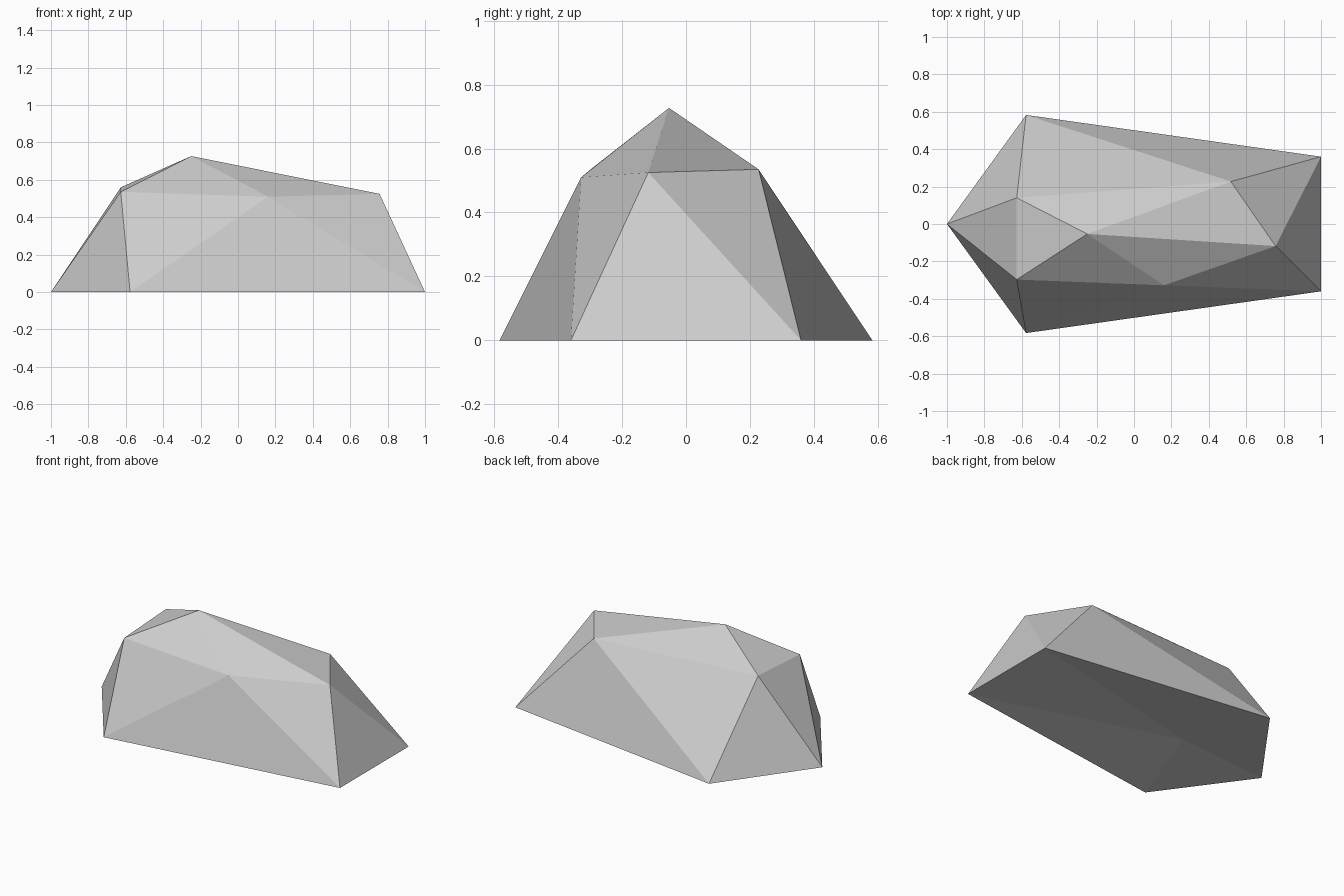
import bpy, bmesh

if "Cube" in bpy.data.objects:
    bpy.data.objects.remove(bpy.data.objects["Cube"])

# Ground outline: left tip, then wide shoulders and narrow right end
base = [(-1, 0, 0), (-.577, -.583, 0), (1, -.36, 0), (1, .36, 0), (-.577, .583, 0)]
# Upper ring (front left, front, right, back, back left), peak and underside hollow
ring = [(-.627, -.297, .536), (.16, -.328, .51), (.757, -.118, .525), (.518, .227, .535), (-.627, .14, .56)]
peak = (-.25, -.053, .727)
hollow = (-.41, -.03, .06)

bm = bmesh.new()
b = [bm.verts.new(p) for p in base]
r = [bm.verts.new(p) for p in ring]
top = bm.verts.new(peak)
low = bm.verts.new(hollow)

# Band of alternating triangles, cap fan and shallow underside fan
for i in range(5):
    j = (i + 1) % 5
    bm.faces.new((b[i], b[j], r[i]))
    bm.faces.new((r[i], b[j], r[j]))
    bm.faces.new((r[i], r[j], top))
    bm.faces.new((b[j], b[i], low))
bmesh.ops.recalc_face_normals(bm, faces=bm.faces[:])

mesh = bpy.data.meshes.new("rock")
bm.to_mesh(mesh)
bm.free()

# Stone colour
stone = bpy.data.materials.new("stone grey")
stone.diffuse_color = (.61, .61, .61, 1)
stone.use_nodes = True
stone.node_tree.nodes["Principled BSDF"].inputs["Base Color"].default_value = stone.diffuse_color
mesh.materials.append(stone)

rock = bpy.data.objects.new("rock", mesh)
bpy.context.collection.objects.link(rock)
